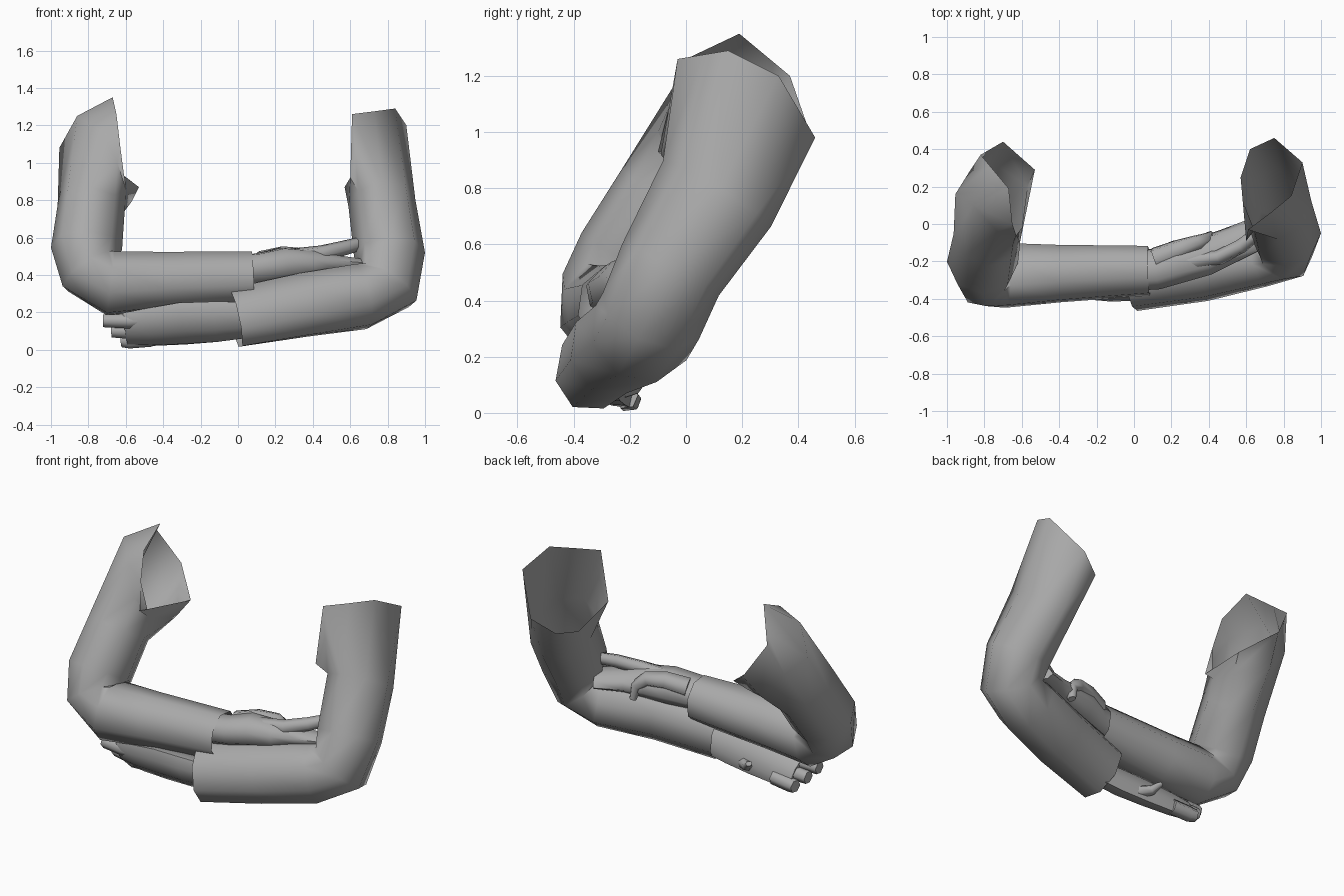
import bpy, bmesh, math
from mathutils import Vector

grey = bpy.data.materials.new("plain grey")
grey.diffuse_color = (0.40, 0.40, 0.40, 1)

# normal of the plane in which each arm bends
BEND = Vector((0, 0.87, -0.48))


def loft(name, stations, sides=8, ref=BEND, end_rings=(), caps=False):
    """Skin rings along a path; each station is (centre, radius along ref, radius across)."""
    pts = [Vector(s[0]) for s in stations]
    bm = bmesh.new()
    rings = []
    for i, (c, ru, rv) in enumerate(stations):
        t = (pts[min(i + 1, len(pts) - 1)] - pts[max(i - 1, 0)]).normalized()
        u = (ref - t * ref.dot(t)).normalized()
        v = t.cross(u)
        ring = []
        for k in range(sides):
            a = 2 * math.pi * k / sides
            ring.append(bm.verts.new(pts[i] + u * ru * math.cos(a) + v * rv * math.sin(a)))
        rings.append(ring)
    for ring in end_rings:
        rings.append([bm.verts.new(p) for p in ring])
    for a, b in zip(rings, rings[1:]):
        for k in range(sides):
            j = (k + 1) % sides
            bm.faces.new((a[k], a[j], b[j], b[k]))
    if caps:
        bm.faces.new(rings[0][::-1])
        bm.faces.new(rings[-1])
    bmesh.ops.recalc_face_normals(bm, faces=bm.faces)
    me = bpy.data.meshes.new(name)
    bm.to_mesh(me)
    bm.free()
    me.materials.append(grey)
    ob = bpy.data.objects.new(name, me)
    bpy.context.collection.objects.link(ob)
    bpy.ops.object.select_all(action='DESELECT')
    ob.select_set(True)
    bpy.context.view_layer.objects.active = ob
    bpy.ops.object.shade_smooth_by_angle(angle=math.radians(65))
    return ob


# sleeves: cuff, forearm, elbow, upper arm, slanted shoulder opening
loft("lower_sleeve", [
    ((-0.02, -0.32, 0.172), 0.14, 0.178),
    ((0.35, -0.25, 0.24), 0.165, 0.185),
    ((0.66, -0.16, 0.285), 0.19, 0.18),
    ((0.80, -0.125, 0.345), 0.19, 0.18),
    ((0.81, -0.055, 0.51), 0.195, 0.19),
    ((0.77, 0.11, 0.78), 0.225, 0.18),
], end_rings=[[
    (0.75, 0.46, 0.98), (0.62, 0.40, 0.90), (0.57, 0.25, 0.87), (0.60, -0.09, 0.92),
    (0.61, -0.03, 1.26), (0.73, 0.06, 1.275), (0.84, 0.15, 1.29), (0.90, 0.33, 1.20)]])

loft("upper_sleeve", [
    ((0.08, -0.25, 0.39), 0.135, 0.145),
    ((-0.40, -0.265, 0.37), 0.16, 0.16),
    ((-0.68, -0.275, 0.355), 0.18, 0.18),
    ((-0.80, -0.265, 0.42), 0.19, 0.165),
    ((-0.81, -0.205, 0.54), 0.195, 0.19),
    ((-0.785, -0.06, 0.76), 0.20, 0.18),
], end_rings=[
    [(-0.74, 0.32, 0.84), (-0.88, 0.28, 1.00), (-0.955, 0.16, 1.08), (-0.86, 0.10, 1.25),
     (-0.73, -0.04, 1.17), (-0.645, -0.10, 1.00), (-0.60, -0.02, 0.86), (-0.57, 0.20, 0.79)],
    [(-0.70, 0.44, 1.00), (-0.82, 0.37, 1.20), (-0.77, 0.31, 1.25), (-0.67, 0.19, 1.35),
     (-0.65, 0.00, 1.26), (-0.63, -0.06, 1.09), (-0.61, -0.10, 0.93), (-0.53, 0.29, 0.87)]])

# hand resting on top of the lower forearm
UP = Vector((0, 0.3, 1))
loft("upper_palm", [
    ((0.02, -0.25, 0.42), 0.09, 0.11),
    ((0.12, -0.24, 0.43), 0.09, 0.115),
    ((0.24, -0.20, 0.45), 0.10, 0.12),
    ((0.38, -0.17, 0.45), 0.085, 0.11),
    ((0.50, -0.12, 0.45), 0.055, 0.10),
    ((0.66, -0.05, 0.44), 0.04, 0.09),
], ref=UP, caps=True)
loft("upper_index_finger", [
    ((0.26, -0.21, 0.49), 0.05, 0.05),
    ((0.45, -0.18, 0.515), 0.045, 0.04),
    ((0.57, -0.12, 0.545), 0.04, 0.04),
    ((0.66, -0.05, 0.57), 0.035, 0.035),
], sides=6, ref=UP, caps=True)
loft("upper_thumb", [
    ((0.12, -0.19, 0.47), 0.06, 0.07),
    ((0.24, -0.14, 0.50), 0.055, 0.06),
    ((0.34, -0.10, 0.50), 0.045, 0.045),
    ((0.40, -0.08, 0.45), 0.035, 0.04),
    ((0.41, -0.06, 0.37), 0.02, 0.025),
], sides=6, ref=Vector((0.5, 0, 1)), caps=True)

# hand tucked under the upper forearm, tilted so that its lower edge lies further back
TILT = Vector((0, 0.6, -0.8))
loft("lower_palm", [
    ((0.04, -0.32, 0.16), 0.12, 0.07),
    ((-0.12, -0.315, 0.15), 0.135, 0.075),
    ((-0.30, -0.30, 0.14), 0.14, 0.07),
    ((-0.48, -0.275, 0.12), 0.125, 0.06),
    ((-0.60, -0.26, 0.11), 0.11, 0.045),
], ref=TILT, caps=True)
# curled fingertips, stepped from top to bottom
for i, (tip, y, z) in enumerate([(-0.72, -0.30, 0.155), (-0.675, -0.255, 0.10), (-0.62, -0.205, 0.048)]):
    loft(f"lower_finger_{i + 1}", [
        ((-0.46, y - 0.01, z + 0.01), 0.045, 0.045),
        ((-0.58, y, z), 0.045, 0.045),
        ((tip, y + 0.01, z), 0.04, 0.035),
    ], sides=6, ref=TILT, caps=True)
loft("lower_thumb", [
    ((-0.22, -0.25, 0.08), 0.04, 0.04),
    ((-0.29, -0.19, 0.09), 0.03, 0.03),
    ((-0.33, -0.15, 0.13), 0.015, 0.02),
], sides=6, ref=UP, caps=True)
